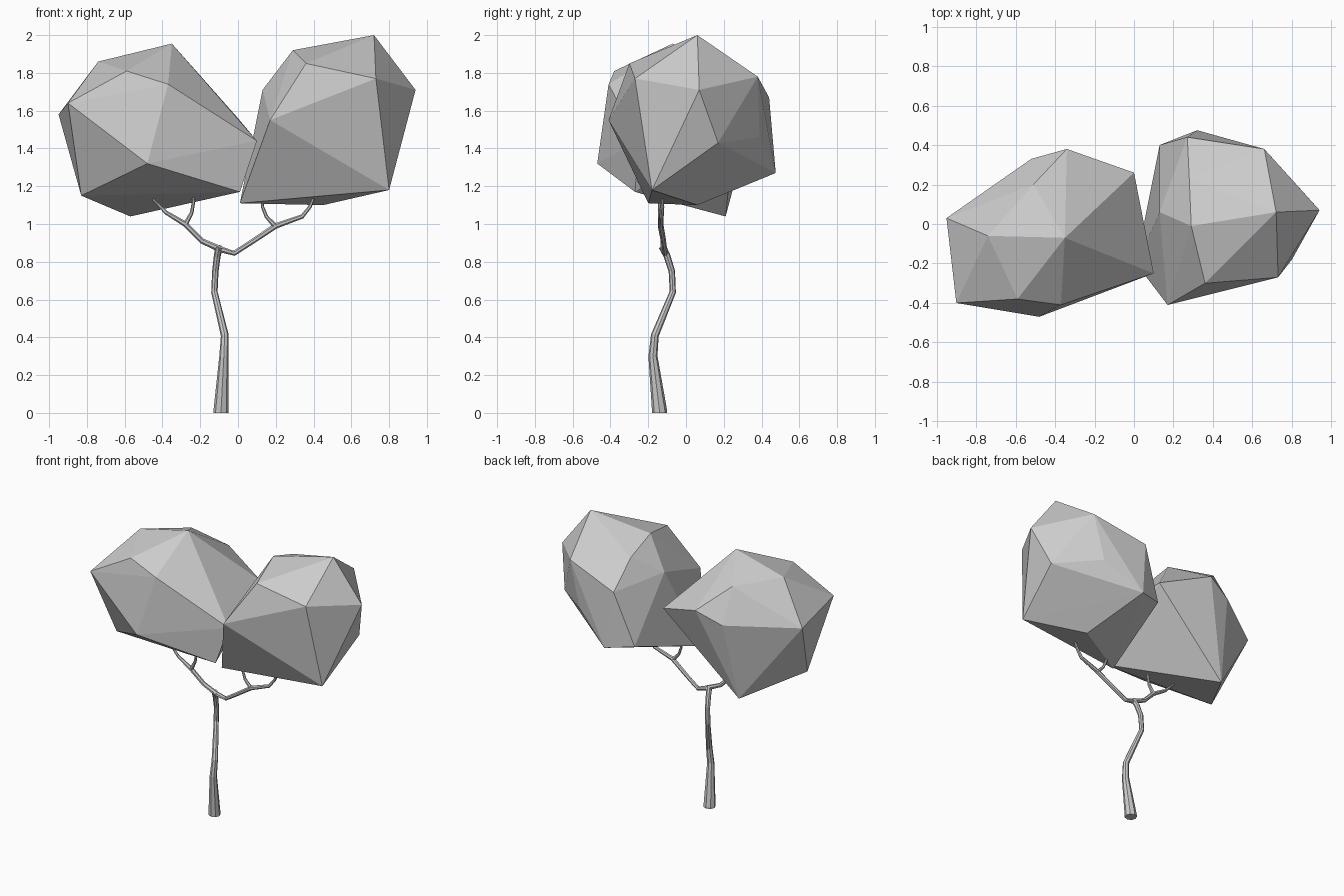
import bpy
import bmesh
from mathutils import Vector

cube = bpy.data.objects.get("Cube")
if cube:
    bpy.data.objects.remove(cube, do_unlink=True)


def make_material(name, value):
    mat = bpy.data.materials.new(name)
    mat.use_nodes = True
    colour = (value, value, value, 1)
    mat.diffuse_color = colour
    mat.node_tree.nodes["Principled BSDF"].inputs["Base Color"].default_value = colour
    return mat


grey = make_material("plain grey", 0.6)


def finish(name, bm):
    bmesh.ops.recalc_face_normals(bm, faces=bm.faces)
    mesh = bpy.data.meshes.new(name)
    bm.to_mesh(mesh)
    bm.free()
    mesh.materials.append(grey)
    obj = bpy.data.objects.new(name, mesh)
    bpy.context.collection.objects.link(obj)
    return obj


def faceted_crown(name, corners):
    """Low-poly foliage: the hull around a few corner points."""
    bm = bmesh.new()
    for corner in corners:
        bm.verts.new(corner)
    hull = bmesh.ops.convex_hull(bm, input=bm.verts)
    loose = [v for v in bm.verts if not v.link_faces]
    bmesh.ops.delete(bm, geom=loose, context='VERTS')
    return finish(name, bm)


def tube(name, path, sides=7):
    """Tapered limb through (x, y, z, radius) stations."""
    bm = bmesh.new()
    points = [Vector(p[:3]) for p in path]
    rings = []
    for i, p in enumerate(points):
        ahead = points[min(i + 1, len(points) - 1)]
        along = (ahead - points[max(i - 1, 0)]).normalized()
        turn = Vector((0, 0, 1)).rotation_difference(along)
        ring = bmesh.ops.create_circle(bm, segments=sides, radius=path[i][3])["verts"]
        for v in ring:
            v.co = p + turn @ v.co
        rings.append(ring)
    for low, high in zip(rings, rings[1:]):
        for k in range(sides):
            n = (k + 1) % sides
            bm.faces.new((low[k], low[n], high[n], high[k]))
    bm.faces.new(rings[0])
    bm.faces.new(rings[-1])
    return finish(name, bm)


# Foliage
faceted_crown("right_crown", [
    (-.95, .03, 1.58), (-.90, -.40, 1.64), (-.74, -.06, 1.86), (-.35, -.07, 1.955),
    (-.59, -.38, 1.81), (-.37, -.41, 1.74), (.10, -.25, 1.44), (.01, -.27, 1.17),
    (-.48, -.47, 1.32), (-.83, -.20, 1.15), (-.57, .21, 1.04), (0, .26, 1.56),
    (-.34, .38, 1.68), (-.52, .33, 1.6), (-.51, .20, 1.83)])
faceted_crown("left_crown", [
    (.29, -.01, 1.92), (.36, -.30, 1.85), (.72, .06, 2.0), (.73, -.27, 1.77),
    (.94, .07, 1.71), (.80, -.18, 1.18), (.45, .06, 1.10), (.52, -.22, 1.24),
    (.17, -.41, 1.55), (.13, .06, 1.71), (.01, -.20, 1.11), (.66, .38, 1.78),
    (.28, .23, 1.84), (.27, .44, 1.67), (.13, .40, 1.3), (.32, .475, 1.27),
    (.85, .17, 1.43), (.58, .39, 1.46)])

# Trunk
tube("trunk", [
    (-.09, -.14, 0, .04), (-.09, -.14, .01, .04), (-.075, -.175, .3, .024),
    (-.07, -.165, .41, .021), (-.125, -.07, .64, .017), (-.12, -.075, .75, .017),
    (-.11, -.10, .83, .018), (-.10, -.125, .88, .02)], 8)

# Forked branches
tube("left_branch", [
    (-.11, -.12, .87, .017), (-.02, -.11, .845, .014), (.08, -.12, .91, .014),
    (.20, -.135, .99, .015), (.34, -.13, 1.04, .012), (.38, -.125, 1.09, .01),
    (.42, -.125, 1.18, .006)])
tube("left_twig", [
    (.20, -.135, .985, .014), (.15, -.135, 1.04, .01), (.13, -.13, 1.09, .009),
    (.13, -.13, 1.14, .006)])
tube("right_branch", [
    (-.09, -.12, .865, .017), (-.19, -.12, .91, .015), (-.28, -.135, 1.0, .015),
    (-.38, -.135, 1.06, .011), (-.45, -.13, 1.13, .006)])
tube("right_twig", [
    (-.28, -.135, .995, .014), (-.245, -.14, 1.06, .01), (-.235, -.14, 1.12, .009),
    (-.24, -.14, 1.19, .006)])
